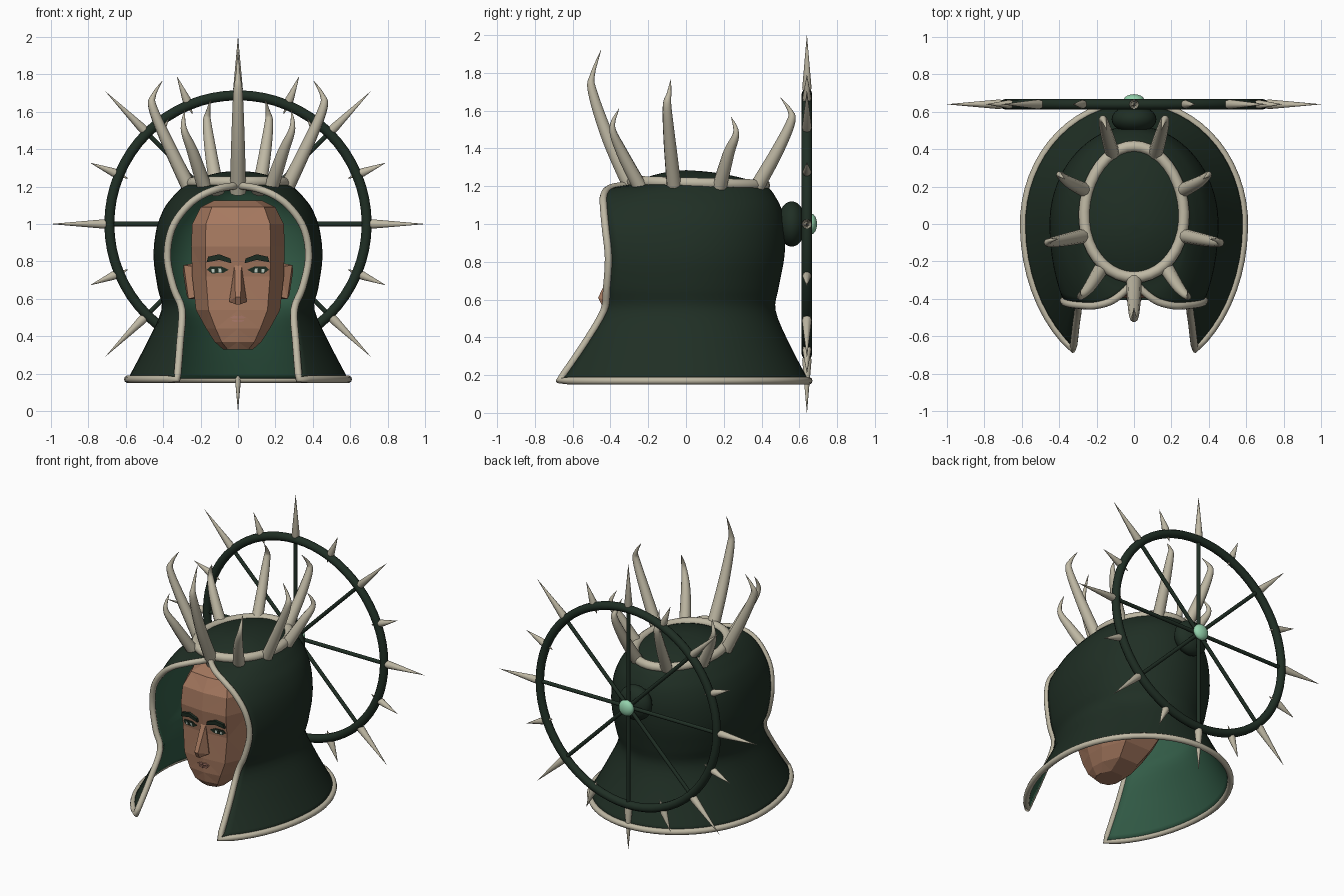
import bpy, bmesh, math
from mathutils import Vector, Matrix
from mathutils.bvhtree import BVHTree

if "Cube" in bpy.data.objects:
    bpy.data.objects.remove(bpy.data.objects["Cube"])


def material(name, rgb):
    m = bpy.data.materials.new(name)
    m.use_nodes = True
    m.diffuse_color = (*rgb, 1)
    m.node_tree.nodes["Principled BSDF"].inputs["Base Color"].default_value = (*rgb, 1)
    return m


DARK = material("dark green", (0.014, 0.028, 0.018))
LINING = material("lining green", (0.035, 0.115, 0.068))
BONE = material("bone", (0.52, 0.48, 0.37))
SKIN = material("skin", (0.38, 0.19, 0.115))
LIPS = material("lips", (0.42, 0.2, 0.15))
MINT = material("mint", (0.3, 0.65, 0.42))
EYE = material("eye white", (0.6, 0.68, 0.6))


def add_object(name, bm, mats, smooth=False, fix=True):
    if fix:
        bmesh.ops.recalc_face_normals(bm, faces=bm.faces)
    mesh = bpy.data.meshes.new(name)
    bm.to_mesh(mesh)
    bm.free()
    for m in mats:
        mesh.materials.append(m)
    if smooth:
        mesh.shade_smooth()
    obj = bpy.data.objects.new(name, mesh)
    bpy.context.collection.objects.link(obj)
    return obj


def smooth_rows(rows, steps):
    """Catmull-Rom interpolation of equal-length tuples."""
    rows = [Vector(r) for r in rows]
    out = []
    for i in range(len(rows) - 1):
        a, b, c, d = rows[max(i - 1, 0)], rows[i], rows[i + 1], rows[min(i + 2, len(rows) - 1)]
        for s in range(steps):
            t = s / steps
            out.append(0.5 * (2 * b + (c - a) * t + (2 * a - 5 * b + 4 * c - d) * t * t
                              + (3 * b - a - 3 * c + d) * t ** 3))
    return out + [rows[-1]]


def tube(name, points, radius, mat, taper=None, cyclic=False):
    curve = bpy.data.curves.new(name, "CURVE")
    curve.dimensions = "3D"
    curve.bevel_depth = radius
    curve.bevel_resolution = 3
    curve.use_fill_caps = True
    spline = curve.splines.new("POLY")
    spline.points.add(len(points) - 1)
    spline.use_cyclic_u = cyclic
    for i, (p, co) in enumerate(zip(spline.points, points)):
        p.co = (*co, 1)
        p.radius = taper(i / (len(points) - 1)) if taper else 1
    temp = bpy.data.objects.new(name + "_path", curve)
    bpy.context.collection.objects.link(temp)
    graph = bpy.context.evaluated_depsgraph_get()
    mesh = bpy.data.meshes.new_from_object(temp.evaluated_get(graph))
    bpy.data.objects.remove(temp)
    mesh.materials.clear()
    mesh.materials.append(mat)
    mesh.shade_smooth()
    obj = bpy.data.objects.new(name, mesh)
    bpy.context.collection.objects.link(obj)


def ball(name, center, scale, mat):
    bm = bmesh.new()
    bmesh.ops.create_uvsphere(bm, u_segments=24, v_segments=14, radius=1,
                              matrix=Matrix.Translation(center) @ Matrix.Diagonal((*scale, 1)))
    add_object(name, bm, [mat], True)


def hull(name, points, mat):
    bm = bmesh.new()
    for p in points:
        bm.verts.new(p)
    bmesh.ops.convex_hull(bm, input=bm.verts)
    add_object(name, bm, [mat])


# Hood: height, half width, back depth, front edge x, front edge y
hood_rows = smooth_rows([
    (.17, .59, .65, .325, -.67), (.36, .49, .55, .31, -.54), (.54, .41, .475, .3, -.435),
    (.66, .43, .49, .345, -.42), (.82, .452, .52, .378, -.41), (.97, .437, .525, .355, -.425),
    (1.08, .397, .505, .285, -.435), (1.15, .345, .47, .2, -.435), (1.19, .305, .44, .1, -.4),
    (1.21, .28, .41, 0, -.3), (1.25, .19, .27, 0, -.2), (1.275, .1, .13, 0, -.1),
    (1.285, 0, 0, 0, 0)], 4)
COLUMNS = 48


def hood_row(row):
    z, w, back, ex, ey = row
    end = math.pi - math.asin(min(max(ex, 0) / max(w, 1e-6), 1))
    front = ey / math.cos(end)
    pts = []
    for j in range(COLUMNS + 1):
        t = end * (2 * j / COLUMNS - 1)
        pts.append(Vector((w * math.sin(t), (back if math.cos(t) > 0 else front) * math.cos(t), z)))
    return pts


grid = [hood_row(r) for r in hood_rows]
bm = bmesh.new()
vs = [[bm.verts.new(p) for p in row] for row in grid]
for i in range(len(vs) - 1):
    for j in range(COLUMNS):
        bm.faces.new((vs[i][j], vs[i + 1][j], vs[i + 1][j + 1], vs[i][j + 1]))
bmesh.ops.remove_doubles(bm, verts=bm.verts, dist=0.0005)
hood = add_object("hood", bm, [DARK, LINING], True, fix=False)
solid = hood.modifiers.new("lining", "SOLIDIFY")
solid.thickness = 0.015
solid.offset = -1
solid.material_offset = 1

# Bone trim around the face opening and the hem
opening = grid[:37]
loop = [r[0] for r in opening] + [r[-1] for r in reversed(opening[:-1])] + grid[0][-2:0:-1]
tube("hood_trim", loop, 0.02, BONE, cyclic=True)

# Crown band and horns
band = [(.265 * math.sin(a) * (1 - .06 * math.cos(a)), .065 + .35 * math.cos(a), 1.215 - .01 * math.cos(a))
        for a in (math.tau * k / 40 for k in range(40))]
tube("crown_band", band, 0.031, BONE, cyclic=True)


def horn(name, points, radius):
    tube(name, smooth_rows(points, 6), radius, BONE, lambda t: max(1 - t ** 1.3, 0.03))


horn("front_horn", [(0, -.28, 1.17), (0, -.41, 1.45), (0, -.495, 1.7), (0, -.495, 1.79), (0, -.45, 1.92)], .043)
horn_pairs = {
    "brow_horn": [(.17, -.23, 1.17), (.24, -.34, 1.38), (.29, -.39, 1.51), (.285, -.355, 1.61)],
    "side_horn": [(.25, -.06, 1.17), (.37, -.085, 1.42), (.455, -.1, 1.62), (.45, -.09, 1.69), (.405, -.08, 1.765)],
    "rear_horn": [(.24, .17, 1.17), (.35, .225, 1.37), (.4, .265, 1.48), (.37, .24, 1.565)],
    "back_horn": [(.11, .36, 1.17), (.145, .48, 1.38), (.165, .555, 1.54), (.16, .55, 1.6), (.145, .5, 1.67)],
}
for name, path in horn_pairs.items():
    for side, label in ((1, "left_"), (-1, "right_")):
        horn(label + name, [(side * x, y, z) for x, y, z in path], .04)

# Spiked wheel behind the head
HUB = Vector((0, .64, 1))


def radial(angle, r):
    return HUB + Vector((math.cos(angle) * r, 0, math.sin(angle) * r))


tube("wheel_rim", [radial(math.tau * k / 64, .688) for k in range(64)], .028, DARK, cyclic=True)
for k in range(16):
    a = math.tau * k / 16
    tip, width = (1.0, .026) if k % 2 == 0 else (.855, .024)
    path = [radial(a, r) for r in (.635, .72, tip)]
    tube("wheel_spike", path, width, BONE, lambda t: (.03, 1, .02)[round(t * 2)])
    if k % 2 == 0:
        tube("wheel_spoke", [radial(a, 0), radial(a, .688)], .013, DARK)
ball("wheel_mount", (0, .56, 1), (.12, .075, .12), DARK)
ball("wheel_gem", (0, .662, 1), (.055, .032, .055), MINT)

# Faceted head: height, half width, front, back
head_rows = [(.33, .08, -.32, -.17), (.37, .125, -.35, -.05), (.44, .17, -.365, .04), (.54, .225, -.37, .12),
             (.72, .245, -.365, .19), (.88, .25, -.385, .22), (1.0, .245, -.37, .2),
             (1.09, .2, -.32, .14), (1.125, .13, -.22, .06)]
bm = bmesh.new()
rings = []
for z, w, f, b in head_rows:
    half = [(.7 * w, f), (w, f + .3 * (b - f)), (.97 * w, f + .6 * (b - f)), (.6 * w, b)]
    outline = [(0, f - .015)] + half + [(-x, y) for x, y in reversed(half)]
    rings.append([bm.verts.new((x, y, z)) for x, y in outline])
for lo, hi in zip(rings, rings[1:]):
    for j in range(len(lo)):
        k = (j + 1) % len(lo)
        bm.faces.new((lo[j], lo[k], hi[k], hi[j]))
bm.faces.new(rings[0])
bm.faces.new(rings[-1])
bmesh.ops.recalc_face_normals(bm, faces=bm.faces)
bmesh.ops.triangulate(bm, faces=bm.faces)
surface = BVHTree.FromBMesh(bm)
add_object("head", bm, [SKIN])

# Nose and ears
hull("nose", [(s * x, y, z) for s in (1, -1) for x, y, z in
              ((.018, -.385, .78), (.014, -.465, .61), (.047, -.39, .585), (.012, -.445, .57), (.03, -.34, .6))], SKIN)
for s, label in ((1, "left_ear"), (-1, "right_ear")):
    hull(label, [(s * x, y, z) for x, y, z in
                 ((.22, -.2, .61), (.265, -.19, .6), (.22, -.19, .77), (.29, -.15, .78),
                  (.24, -.08, .79), (.295, -.1, .75), (.22, -.12, .6), (.275, -.13, .62))], SKIN)


def face_plate(name, outline, depth, mat):
    """Thin plate laid on the face, once for each side."""
    for s, label in ((1, "left_"), (-1, "right_")):
        bm = bmesh.new()
        base = []
        for x, z in outline:
            hit = surface.ray_cast(Vector((s * x, -2, z)), Vector((0, 1, 0)))[0]
            base.append(bm.verts.new(hit))
        face = bm.faces.new(base)
        moved = bmesh.ops.extrude_face_region(bm, geom=[face])["geom"]
        bmesh.ops.translate(bm, vec=(0, -depth, 0), verts=[v for v in moved if isinstance(v, bmesh.types.BMVert)])
        add_object(label + name, bm, [mat])


# Brows, eyes and mouth
face_plate("brow", [(.035, .79), (.1, .808), (.168, .795), (.16, .825), (.1, .838), (.04, .815)], .018, DARK)
face_plate("eye_outline", [(.05, .755), (.08, .738), (.14, .736), (.165, .755), (.15, .772), (.09, .774)], .004, DARK)
face_plate("eye", [(.088, .742), (.14, .742), (.142, .758), (.09, .762)], .006, EYE)
face_plate("pupil", [(.105, .742), (.125, .742), (.125, .76), (.105, .76)], .008, DARK)
face_plate("upper_lip", [(.002, .494), (.045, .497), (.02, .51), (.002, .507)], .008, LIPS)
face_plate("lower_lip", [(.002, .475), (.028, .478), (.035, .488), (.002, .488)], .008, LIPS)
